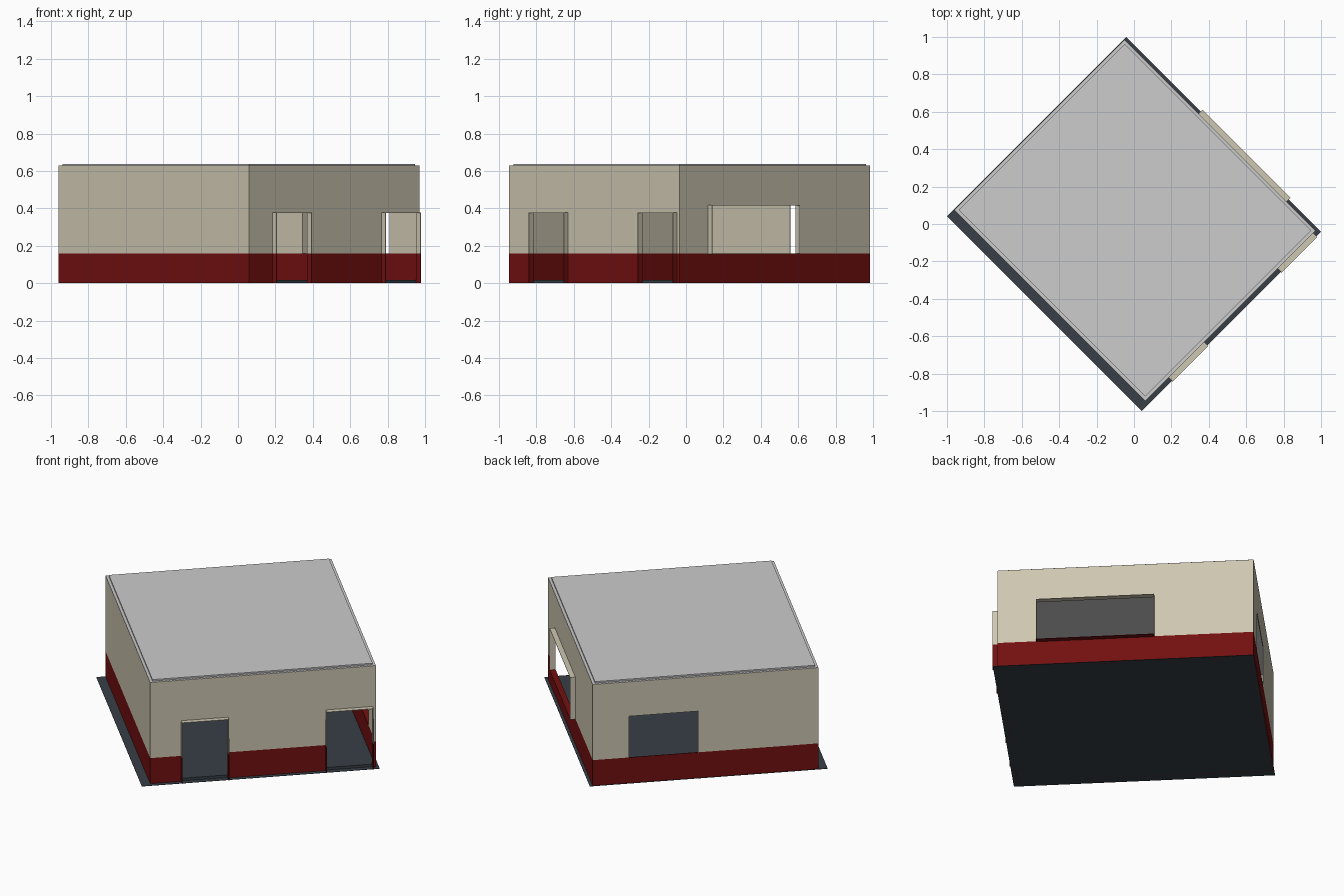
import bpy, bmesh, math
from mathutils import Vector

cube = bpy.data.objects.get("Cube")
if cube:
    bpy.data.objects.remove(cube, do_unlink=True)

TURN = math.radians(45)      # the room stands diagonally
BAND, TOP, SHEET = 0.16, 0.628, 0.004
X0, X1, Y0, Y1 = -0.626, 0.661, -0.711, 0.732


def material(name, rgb):
    lin = [((c / 255 + 0.055) / 1.055) ** 2.4 for c in rgb] + [1]
    m = bpy.data.materials.new(name)
    m.use_nodes = True
    m.diffuse_color = lin
    m.node_tree.nodes["Principled BSDF"].inputs["Base Color"].default_value = lin
    return m


beige = material("beige plaster", (205, 198, 177))
red = material("dark red band", (115, 16, 16))
grey = material("roof grey", (204, 204, 204))
slate = material("slate floor", (56, 63, 70))


def finish(name, bm, mats, sheet=0):
    mesh = bpy.data.meshes.new(name)
    bm.to_mesh(mesh)
    bm.free()
    for m in mats:
        mesh.materials.append(m)
    ob = bpy.data.objects.new(name, mesh)
    bpy.context.collection.objects.link(ob)
    ob.rotation_euler.z = TURN
    if sheet:
        mod = ob.modifiers.new("thickness", "SOLIDIFY")
        mod.thickness, mod.offset = sheet, -1
    return ob


def paint_band(bm):
    for f in bm.faces:
        f.material_index = int(f.calc_center_median().z < BAND)


def box(name, x0, x1, y0, y1, z0, z1, mat):
    bm = bmesh.new()
    bmesh.ops.create_cube(bm, size=1)
    for v in bm.verts:
        v.co = ((x0 + x1) / 2 + v.co.x * (x1 - x0),
                (y0 + y1) / 2 + v.co.y * (y1 - y0),
                (z0 + z1) / 2 + v.co.z * (z1 - z0))
    return finish(name, bm, [mat])


def wall(name, start, end, openings):
    """Thin wall as a grid of panels, leaving out the openings (s0, s1, z0, z1)."""
    a, b = Vector((*start, 0)), Vector((*end, 0))
    along, length = (b - a).normalized(), (b - a).length
    ss = sorted({0, length, *(s for o in openings for s in o[:2])})
    zs = sorted({0, BAND, TOP, *(z for o in openings for z in o[2:])})
    bm = bmesh.new()
    for s0, s1 in zip(ss, ss[1:]):
        for z0, z1 in zip(zs, zs[1:]):
            s, z = (s0 + s1) / 2, (z0 + z1) / 2
            if any(o[0] < s < o[1] and o[2] < z < o[3] for o in openings):
                continue
            bm.faces.new([bm.verts.new(a + along * p + Vector((0, 0, q)))
                          for p, q in ((s0, z0), (s1, z0), (s1, z1), (s0, z1))])
    bmesh.ops.remove_doubles(bm, verts=bm.verts, dist=1e-5)
    paint_band(bm)
    finish(name, bm, [beige, red], SHEET)


def frame(name, start, end, opening, depth=0.03):
    """Thin lining that stands out from the wall around an opening."""
    a, b = Vector((*start, 0)), Vector((*end, 0))
    along = (b - a).normalized()
    out = along.cross(Vector((0, 0, 1))) * depth
    s0, s1, z0, z1 = opening
    path = [(s0, z0), (s0, z1), (s1, z1), (s1, z0)]
    if z0 < BAND:            # door: split the jambs at the painted band
        path = [path[0], (s0, BAND), *path[1:3], (s1, BAND), path[3]]
    else:                    # window: close the lining with a sill
        path.append(path[0])
    bm = bmesh.new()
    for p, q in zip(path, path[1:]):
        c = [a + along * s + Vector((0, 0, z)) for s, z in (p, q)]
        bm.faces.new([bm.verts.new(v) for v in (c[0], c[1], c[1] + out, c[0] + out)])
    bmesh.ops.remove_doubles(bm, verts=bm.verts, dist=1e-5)
    paint_band(bm)
    finish(name, bm, [beige, red], SHEET)


# Floor sheet and the raised floor inside
box("ground_sheet", -0.678, 0.678, -0.736, 0.736, 0, 0.002, slate)
box("inner_floor", X0 + 0.006, X1 - 0.006, Y0 + 0.006, Y1 - 0.006, 0.002, 0.018, slate)

# Four walls, listed counter-clockwise
doors = [(0.18, 0.442, 0, 0.375), (1.004, 1.266, 0, 0.375)]
wide_window = (0.221, 0.881, BAND, 0.415)
small_window = (0.206, 0.601, BAND, 0.415)
door_side = ((X0, Y0), (X1, Y0))
window_side = ((X1, Y0), (X1, Y1))
wall("door_wall", *door_side, doors)
wall("wide_window_wall", *window_side, [wide_window])
wall("small_window_wall", (X1, Y1), (X0, Y1), [small_window])
wall("plain_wall", (X0, Y1), (X0, Y0), [])

# Linings around the doors and the wide window
for i, d in enumerate(doors):
    frame(f"door_frame_{i + 1}", *door_side, d)
frame("window_frame", *window_side, wide_window)

# Roof: ceiling slab with a slightly smaller raised panel
e, r = 0.001, 0.016
box("ceiling", X0 + e, X1 - e, Y0 + e, Y1 - e, TOP - 0.006, TOP + 0.001, grey)
box("roof_panel", X0 + r, X1 - r, Y0 + r, Y1 - r, TOP, 0.638, grey)
